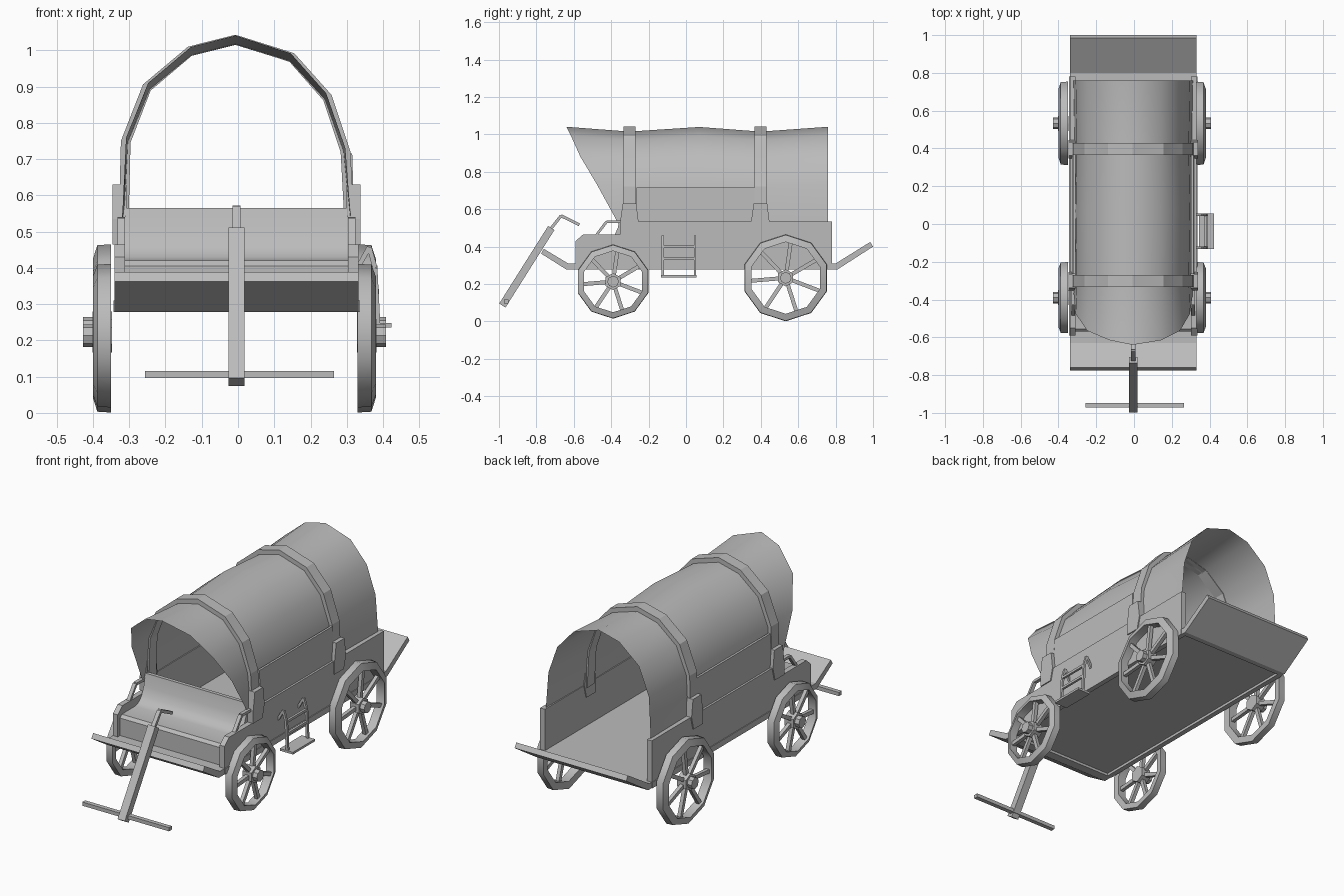
import bpy, bmesh, math
from mathutils import Vector

cube = bpy.data.objects.get("Cube")
if cube:
    bpy.data.objects.remove(cube, do_unlink=True)

grey = bpy.data.materials.new("plain_grey")
grey.use_nodes = True
grey.diffuse_color = (0.5, 0.5, 0.5, 1)
grey.node_tree.nodes["Principled BSDF"].inputs["Base Color"].default_value = (0.5, 0.5, 0.5, 1)
CX = -0.004          # body centre line
WX = -0.01           # wheel centre line


def finish(name, bm, smooth=None):
    bmesh.ops.recalc_face_normals(bm, faces=bm.faces)
    mesh = bpy.data.meshes.new(name)
    bm.to_mesh(mesh)
    bm.free()
    mesh.materials.append(grey)
    ob = bpy.data.objects.new(name, mesh)
    bpy.context.collection.objects.link(ob)
    if smooth:
        bpy.ops.object.select_all(action='DESELECT')
        ob.select_set(True)
        bpy.context.view_layer.objects.active = ob
        bpy.ops.object.shade_smooth_by_angle(angle=math.radians(smooth))


def prism(bm, ring_a, ring_b):
    a = [bm.verts.new(p) for p in ring_a]
    b = [bm.verts.new(p) for p in ring_b]
    bm.faces.new(a)
    bm.faces.new(b[::-1])
    n = len(a)
    for i in range(n):
        bm.faces.new((a[i], b[i], b[(i + 1) % n], a[(i + 1) % n]))


def side_profile(name, yz, x0, x1, smooth=None):
    bm = bmesh.new()
    prism(bm, [(x0, y, z) for y, z in yz], [(x1, y, z) for y, z in yz])
    finish(name, bm, smooth)


def rod(bm, p, q, w, h, up):
    """Rectangular bar from p to q; w across, h along the up hint."""
    p, q = Vector(p), Vector(q)
    d = (q - p).normalized()
    side = d.cross(Vector(up)).normalized()
    top = side.cross(d)
    ring = [side * w * i / 2 + top * h * j / 2 for i, j in ((-1, -1), (1, -1), (1, 1), (-1, 1))]
    prism(bm, [p + r for r in ring], [q + r for r in ring])


def rods(name, paths, w, h, up):
    bm = bmesh.new()
    for path in paths:
        for p, q in zip(path, path[1:]):
            rod(bm, p, q, w, h, up)
    finish(name, bm)


# Bed floor and the two sloping end boards
side_profile("floor", [(-0.59, 0.292), (0.78, 0.292), (0.78, 0.31), (-0.59, 0.31)], CX - 0.32, CX + 0.32)
side_profile("front_board", [(-0.59, 0.278), (-0.64, 0.278), (-0.775, 0.363), (-0.76, 0.388),
                             (-0.63, 0.31), (-0.59, 0.31)], CX - 0.336, CX + 0.336)
side_profile("tail_board", [(0.78, 0.278), (0.81, 0.278), (1.0, 0.4), (0.985, 0.425),
                            (0.80, 0.31), (0.78, 0.31)], CX - 0.336, CX + 0.336)

# Seat with curved back
side_profile("seat", [(-0.57, 0.31), (-0.57, 0.405), (-0.555, 0.42), (-0.44, 0.42), (-0.41, 0.43),
                      (-0.385, 0.455), (-0.365, 0.5), (-0.35, 0.565), (-0.33, 0.565),
                      (-0.35, 0.46), (-0.36, 0.31)], CX - 0.308, CX + 0.308, 40)

# Side walls, sills, arm rests, hoop sockets and lower cover planks
for s, label in ((1, "left"), (-1, "right")):
    side_profile(label + "_wall", [(-0.59, 0.31), (-0.59, 0.43), (-0.55, 0.465), (-0.352, 0.465),
                                   (-0.352, 0.535), (0.78, 0.535), (0.78, 0.31)],
                 CX + s * 0.307, CX + s * 0.336)
    side_profile(label + "_sill", [(-0.59, 0.278), (0.78, 0.278), (0.78, 0.31), (-0.59, 0.31)],
                 CX + s * 0.312, CX + s * 0.34)
    x = CX + s * 0.318
    rods(label + "_arm_rest", [[(x, -0.48, 0.46), (x, -0.425, 0.533), (x, -0.34, 0.533)]], 0.02, 0.014, (0, -1, 1))
    for y, place in ((-0.302, "front"), (0.398, "rear")):
        side_profile(f"{label}_{place}_socket",
                     [(y - 0.05, 0.465), (y - 0.05, 0.535), (y - 0.036, 0.63), (y + 0.036, 0.63),
                      (y + 0.048, 0.535), (y + 0.03, 0.465)], CX + s * 0.303, CX + s * 0.342)
    bm = bmesh.new()
    prism(bm, *[[(CX + s * (x - t), y, z) for x, y, z in
                 ((0.325, -0.265, 0.53), (0.325, 0.365, 0.53), (0.319, 0.365, 0.715), (0.319, -0.265, 0.715))]
                for t in (0, 0.012)])
    finish(label + "_cover_plank", bm)

# Slightly uneven arch shared by the hoops and the cloth cover
arch = [(0.325, 0.52), (0.314, 0.721), (0.262, 0.877), (0.159, 0.992), (-0.003, 1.043),
        (-0.134, 1.01), (-0.258, 0.906), (-0.319, 0.75), (-0.325, 0.52)]


def inset(d_low, d_top):
    """Arch pulled towards its inside by a distance changing with height."""
    out = []
    for x, z in arch:
        d = d_low + (d_top - d_low) * (z - 0.52) / 0.525
        v = Vector((x, max(z - 0.7, 0)))
        v -= v.normalized() * d
        out.append((v.x, v.y + 0.7 if z > 0.7 else z))
    return out


# Two hoops
inner = inset(0.027, 0.027)
for y, place in ((-0.302, "front"), (0.398, "rear")):
    bm = bmesh.new()
    rows = [[bm.verts.new((CX + x, y + dy, z)) for x, z in pts]
            for pts, dy in ((arch, -0.032), (arch, 0.032), (inner, 0.032), (inner, -0.032))]
    for a, b in zip(rows, rows[1:] + rows[:1]):
        for i in range(len(arch) - 1):
            bm.faces.new((a[i], a[i + 1], b[i + 1], b[i]))
    bm.faces.new([r[0] for r in rows])
    bm.faces.new([r[-1] for r in rows])
    finish(place + "_hoop", bm)

# Cloth cover: rises between hoops, front edge swept forward at the top
base = inset(0.015, 0.028)
front_y = [-0.36, -0.475, -0.565, -0.615, -0.64]
bm = bmesh.new()
rows = []
for y, rise in ((None, 0.026), (-0.302, 0), (0.07, 0.025), (0.398, 0), (0.76, 0.026)):
    row = []
    for i, (x, z) in enumerate(base):
        yy = front_y[min(i, 8 - i)] if y is None else y
        lift = rise * (z - 0.52) / 0.5
        row.append(bm.verts.new((CX + x * (1 + rise * 0.8), yy, z + lift)))
    rows.append(row)
for a, b in zip(rows, rows[1:]):
    for i in range(len(base) - 1):
        bm.faces.new((a[i], a[i + 1], b[i + 1], b[i]))
finish("cloth_cover", bm, 60)


# Wheels: ten-sided dished rim, seven spokes, hexagonal hub
def ring_pts(x, cy, cz, r, n):
    return [Vector((x, cy + r * math.sin(math.tau * i / n), cz + r * math.cos(math.tau * i / n))) for i in range(n)]


def wheel(name, s, cy, cz, radius, width):
    bm = bmesh.new()
    loops = [[bm.verts.new(p) for p in ring_pts(WX + s * x, cy, cz, r, 10)]
             for x, r in ((0.34, radius), (0.378, radius * 0.99), (0.39, radius - width), (0.342, radius - width))]
    for a, b in zip(loops, loops[1:] + loops[:1]):
        for i in range(10):
            j = (i + 1) % 10
            bm.faces.new((a[i], a[j], b[j], b[i]))
    c = Vector((WX + s * 0.366, cy, cz))
    for i in range(7):
        t = math.tau * i / 7 + 0.14
        d = Vector((0, math.sin(t), math.cos(t)))
        rod(bm, c + d * 0.02, c + d * (radius - width * 0.7), 0.021, 0.02, (1, 0, 0))
    for x0, x1, r, n in ((0.338, 0.392, 0.046, 6), (0.392, 0.418, 0.031, 8)):
        prism(bm, ring_pts(WX + s * x0, cy, cz, r, n), ring_pts(WX + s * x1, cy, cz, r, n))
    finish(name, bm, 40)


for s, label in ((1, "left"), (-1, "right")):
    wheel(label + "_front_wheel", s, -0.39, 0.213, 0.198, 0.034)
    wheel(label + "_rear_wheel", s, 0.533, 0.233, 0.232, 0.04)

# Draw pole, its hook and the crossbar
rods("draw_pole", [[(CX, -0.982, 0.085), (CX, -0.72, 0.5)]], 0.044, 0.04, (0, -1, 1))
rods("pole_hook", [[(CX, -0.735, 0.48), (CX, -0.668, 0.565), (CX, -0.57, 0.517)]], 0.022, 0.016, (0, 0.3, 1))
rods("crossbar", [[(-0.257, -0.96, 0.106), (0.265, -0.96, 0.106)]], 0.024, 0.02, (0, 0, 1))

# Side ladder with a foot plate
rails = [[(0.33, y, 0.4), (0.362, y, 0.457), (0.378, y, 0.4), (0.386, y, 0.245)] for y in (-0.125, 0.048)]
rods("ladder_rails", rails, 0.013, 0.013, (1, 0, 0.3))
rods("ladder_rungs", [[(x, -0.125, z), (x, 0.048, z)] for x, z in ((0.378, 0.4), (0.382, 0.335))], 0.013, 0.013, (0, 0, 1))
side_profile("ladder_step", [(-0.133, 0.236), (0.056, 0.236), (0.056, 0.248), (-0.133, 0.248)], 0.345, 0.424)
